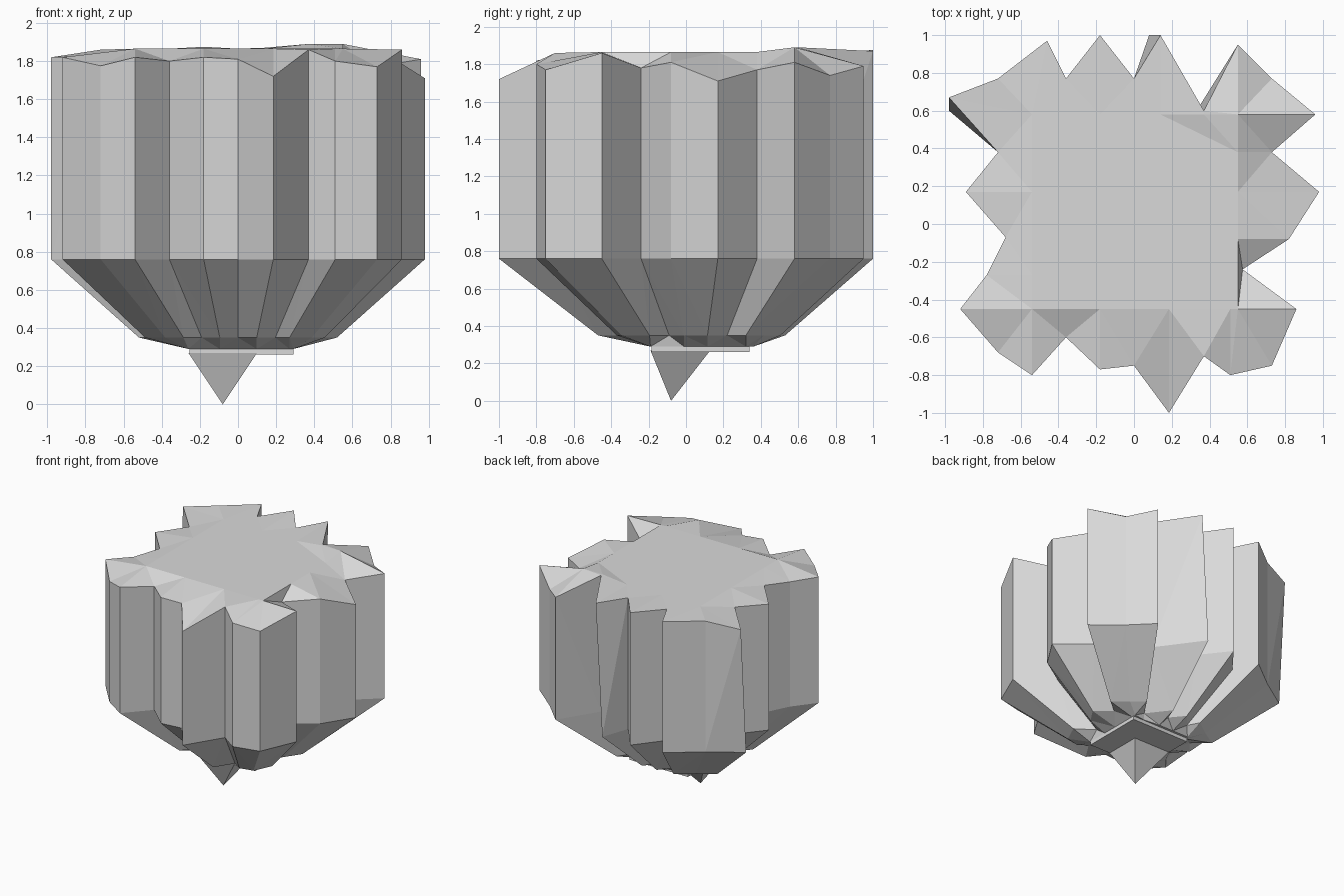
import bpy
import bmesh
from mathutils import Vector

default_cube = bpy.data.objects.get("Cube")
if default_cube:
    bpy.data.objects.remove(default_cube, do_unlink=True)

# Single stone colour
stone = bpy.data.materials.new("stone grey")
stone.use_nodes = True
colour = (0.7, 0.7, 0.7, 1)
stone.diffuse_color = colour
stone.node_tree.nodes["Principled BSDF"].inputs["Base Color"].default_value = colour

# Jagged rim, counter-clockwise from the front left: x, y, height
rim = [Vector(point) for point in (
    (-.92, -.45, 1.82), (-.72, -.68, 1.775), (-.54, -.8, 1.82),
    (-.36, -.6, 1.8), (-.18, -.77, 1.82), (0, -.75, 1.81),
    (.185, -1, 1.72), (.37, -.7, 1.86), (.51, -.8, 1.8),
    (.73, -.75, 1.77), (.86, -.45, 1.86), (.575, -.24, 1.78),
    (.82, -.08, 1.81), (.98, .17, 1.71), (.73, .38, 1.77),
    (.96, .58, 1.81), (.73, .77, 1.74), (.55, .95, 1.79),
    (.37, .6, 1.89), (.14, 1, 1.87), (0, .77, 1.865),
    (-.18, 1, 1.875), (-.36, .77, 1.865), (-.46, .97, 1.865),
    (-.72, .77, 1.86), (-.98, .67, 1.82), (-.72, .38, 1.83),
    (-.89, .17, 1.82), (-.68, -.07, 1.83), (-.78, -.27, 1.81))]

# Rim corners whose wall leans, as sideways shifts of the wall foot
lean = {(.14, 1): (-.06, 0), (-.98, .67): (0, -.07), (.37, .6): (-.02, .03)}


def clamp(value, low, high):
    return max(low, min(high, value))


def plateau_point(point):
    x = clamp(point.x, -.54, .55)
    y = clamp(point.y, -.45, .58)
    raised = x > .3 and y > .5
    return Vector((x, y, 1.89 if raised else 1.865))


def wall_foot(point):
    for (x, y), (dx, dy) in lean.items():
        if abs(point.x - x) + abs(point.y - y) < .01:
            return Vector((point.x + dx, point.y + dy, .76))
    return Vector((point.x, point.y, .76))


def taper_point(point):
    return Vector((point.x * .53, point.y * .5 + .03, .35))


def underside_point(point):
    return Vector((clamp(point.x, -.26, .29), clamp(point.y, -.19, .36), .29))


def finish(name, bm):
    """Clean the mesh and make a flat-shaded object from it."""
    bmesh.ops.remove_doubles(bm, verts=bm.verts, dist=.002)
    bmesh.ops.dissolve_degenerate(bm, edges=bm.edges, dist=.001)
    bmesh.ops.triangulate(bm, faces=bm.faces)
    bmesh.ops.recalc_face_normals(bm, faces=bm.faces)
    mesh = bpy.data.meshes.new(name)
    bm.to_mesh(mesh)
    bm.free()
    mesh.materials.append(stone)
    obj = bpy.data.objects.new(name, mesh)
    bpy.context.collection.objects.link(obj)
    return obj


def loft(name, rings):
    """Join matching rings with quads and cap the first and last ring."""
    bm = bmesh.new()
    loops = [[bm.verts.new(point) for point in ring] for ring in rings]
    for upper, lower in zip(loops, loops[1:]):
        for i in range(len(upper)):
            j = (i + 1) % len(upper)
            bm.faces.new((upper[i], upper[j], lower[j], lower[i]))
    # Caps skip corners that fall on the same spot
    for loop in (loops[0], loops[-1]):
        cap = []
        for i, vert in enumerate(loop):
            if (vert.co - loop[i - 1].co).length > .002:
                cap.append(vert)
        bm.faces.new(cap)
    return finish(name, bm)


def rectangle(left, right, front, back, height):
    return [Vector((x, y, height)) for x, y in
            ((left, front), (right, front), (right, back), (left, back))]


# Main rock: plateau, jagged rim, upright walls, taper and underside
feet = [wall_foot(point) for point in rim]
taper = [taper_point(point) for point in feet]
loft("rock_body", [
    [plateau_point(point) for point in rim],
    rim,
    feet,
    taper,
    [underside_point(point) for point in taper]])

# Thin ledge under the rock
loft("lower_ledge", [rectangle(-.255, .29, -.185, .34, .292),
                     rectangle(-.255, .29, -.185, .34, .26)])

# Pointed four-sided tip
bm = bmesh.new()
base = [bm.verts.new(p) for p in rectangle(-.26, .10, -.19, .13, .27)]
apex = bm.verts.new((-.08, -.08, 0))
bm.faces.new(base)
for i in range(len(base)):
    bm.faces.new((base[i - 1], base[i], apex))
finish("bottom_tip", bm)
